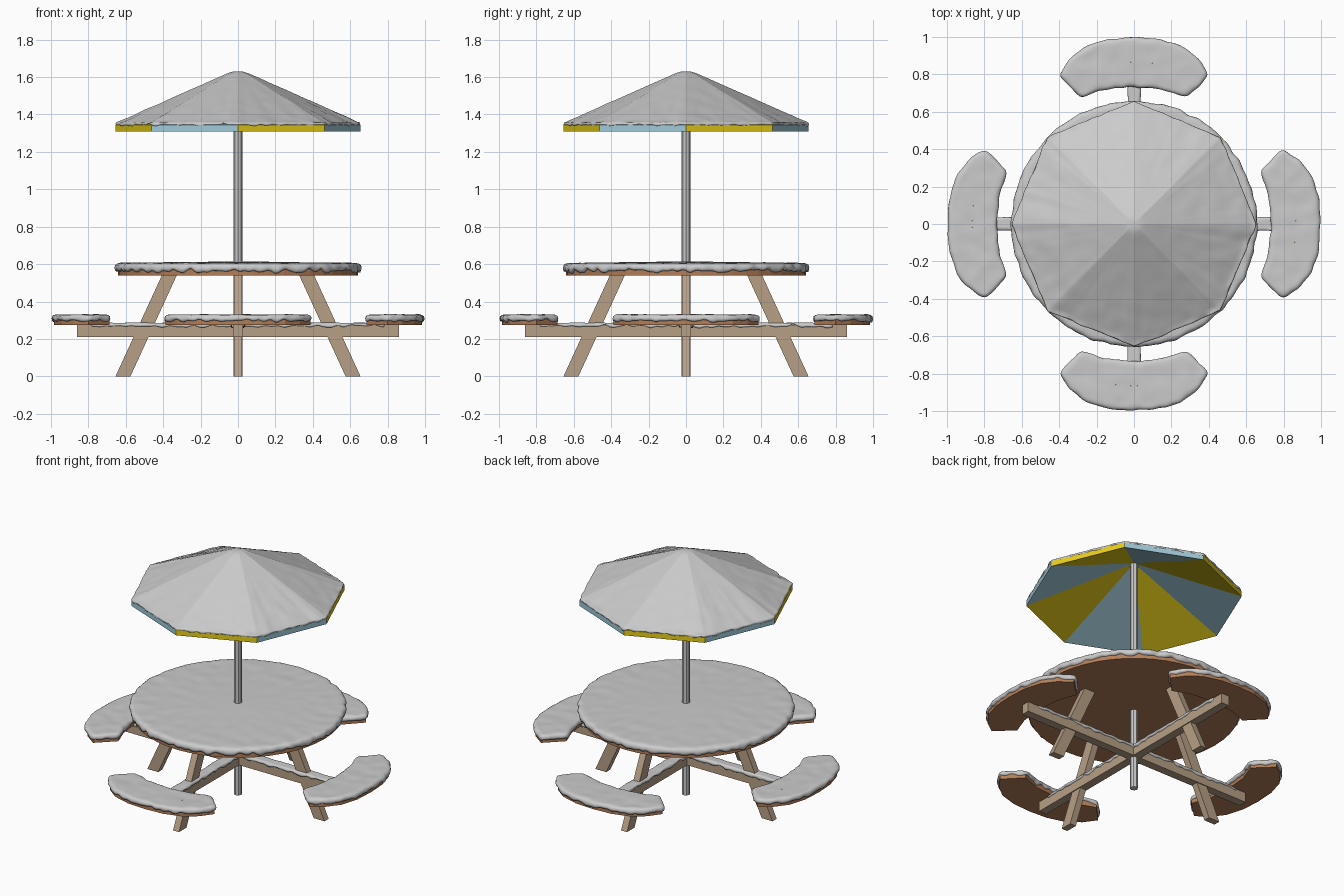
import bpy, bmesh, math
from mathutils import Matrix, Vector, noise

if "Cube" in bpy.data.objects:
    bpy.data.objects.remove(bpy.data.objects["Cube"])


def material(name, color):
    m = bpy.data.materials.new(name)
    m.diffuse_color = (*color, 1)
    m.use_nodes = True
    m.node_tree.nodes["Principled BSDF"].inputs["Base Color"].default_value = m.diffuse_color
    return m


TOP_WOOD = material("warm_wood", (0.45, 0.21, 0.10))
LEG_WOOD = material("pale_wood", (0.47, 0.35, 0.24))
YELLOW = material("yellow_fabric", (0.80, 0.62, 0.01))
BLUE = material("blue_fabric", (0.36, 0.60, 0.70))


def finish(bm, name, mats=(), smooth=False):
    me = bpy.data.meshes.new(name)
    for f in bm.faces:
        f.smooth = smooth
    bm.to_mesh(me)
    bm.free()
    for m in mats:
        me.materials.append(m)
    ob = bpy.data.objects.new(name, me)
    bpy.context.collection.objects.link(ob)
    return ob


def prism(name, pts, lo, hi, mat=None, matrix=Matrix()):
    """Extrude a flat outline along local z, then place it."""
    bm = bmesh.new()
    a = [bm.verts.new((x, y, lo)) for x, y in pts]
    b = [bm.verts.new((x, y, hi)) for x, y in pts]
    bm.faces.new(a)
    bm.faces.new(b)
    for i in range(len(pts)):
        j = (i + 1) % len(pts)
        bm.faces.new((a[i], a[j], b[j], b[i]))
    bmesh.ops.recalc_face_normals(bm, faces=bm.faces)
    bm.transform(matrix)
    return finish(bm, name, [mat] if mat else [])


def ngon(r, n):
    return [(r * math.cos(math.tau * i / n), r * math.sin(math.tau * i / n)) for i in range(n)]


def resample(pts, step=0.012, smooth=0):
    """Dense counter-clockwise outline with optionally softened corners."""
    out = []
    for p, q in zip(pts, pts[1:] + pts[:1]):
        p, q = Vector(p), Vector(q)
        n = max(1, round((q - p).length / step))
        out += [p.lerp(q, i / n) for i in range(n)]
    for _ in range(smooth):
        out = [(out[i - 1] + 2 * out[i] + out[(i + 1) % len(out)]) / 4 for i in range(len(out))]
    area = sum(out[i - 1].cross(out[i]) for i in range(len(out)))
    return out if area > 0 else out[::-1]


def snow(name, outline, spine, lo, hi, out=0.012, drip=0.012, wobble=0.006,
         rise=0.0, rings=6, bump=0.004, matrix=Matrix(), seed=0.0):
    """Lumpy blanket: drooping rounded rim, then rings shrinking to a spine."""
    profile = [(-0.008, 0), (out * .8, .06), (out, .4), (out * .75, .75), (0, .93)]
    bm = bmesh.new()
    loops = [[] for _ in range(len(profile) + rings + 1)]
    for p in outline:
        c = Vector(spine(p))
        d = (p - c).length
        u = (p - c) / d
        wob = wobble * noise.noise((p.x * 16, p.y * 16, seed))
        dr = drip * noise.noise((p.x * 22, p.y * 22, seed + 5))
        for i, (o, f) in enumerate(profile):
            q = c + u * (d + o + wob)
            loops[i].append(bm.verts.new((q.x, q.y, lo + (hi - lo) * f + dr * (1 - f))))
        for i in range(rings + 1):
            k = 1 - i / rings
            q = c + u * (d - out * .8 + wob * k) * k
            z = hi + min(rise * (1 - k), rise * .945)
            z += bump * noise.noise((q.x * 13, q.y * 13, seed + 9)) * (k if rise else 1)
            loops[len(profile) + i].append(bm.verts.new((q.x, q.y, z)))
    n = len(outline)
    for a, b in zip(loops, loops[1:]):
        for i in range(n):
            j = (i + 1) % n
            bm.faces.new((a[i], a[j], b[j], b[i]))
    bmesh.ops.remove_doubles(bm, verts=loops[-1], dist=0.004)
    bm.transform(matrix)
    return finish(bm, name, smooth=True)


def clamp(v, m):
    return max(-m, min(m, v))


def origin(p):
    return (0, 0)


# Pole
prism("pole", ngon(0.024, 8), 0, 1.59)

# Parasol canopy with alternating panels
bm = bmesh.new()
low = [bm.verts.new((x, y, 1.31)) for x, y in ngon(0.655, 8)]
high = [bm.verts.new((x, y, 1.345)) for x, y in ngon(0.655, 8)]
under = bm.verts.new((0, 0, 1.575))
over = bm.verts.new((0, 0, 1.61))
for i in range(8):
    j = (i + 1) % 8
    for vs in ((low[i], low[j], high[j], high[i]), (low[j], low[i], under),
               (high[i], high[j], over)):
        bm.faces.new(vs).material_index = i % 2
finish(bm, "parasol_canopy", [YELLOW, BLUE])
snow("parasol_snow", resample(ngon(0.65, 8)), origin, 1.342, 1.36, out=0.006,
     drip=0.012, wobble=0.008, rise=0.285, rings=24, bump=0.005)

# Table top
prism("table_top", ngon(0.642, 48), 0.54, 0.585, TOP_WOOD)
snow("table_snow", resample(ngon(0.642, 96)), origin, 0.562, 0.605, out=0.014,
     drip=0.02, wobble=0.01, rise=0.01, rings=24, seed=20)

# Crossed beams and their snow
beam = [(-0.86, -0.028), (0.86, -0.028), (0.86, 0.028), (-0.86, 0.028)]
strip = [(clamp(x, 0.78), y) for x, y in beam]
for i, name in enumerate(("side_beam", "front_back_beam")):
    turn = Matrix.Rotation(i * math.pi / 2, 4, 'Z')
    prism(name, beam, 0.21, 0.275, LEG_WOOD, turn)
    snow(name + "_snow", resample(strip, smooth=2), lambda p: (clamp(p.x, 0.75), 0),
         0.266, 0.286, out=0.008, drip=0.014, wobble=0.005, rings=3, bump=0.003,
         matrix=turn, seed=30 + i)

# Splayed legs and curved seats, one set per side
leg = [(0.575, 0), (0.655, 0), (0.405, 0.545), (0.325, 0.545)]
half = [(0.13, -0.977), (0.25, -0.942), (0.33, -0.88), (0.388, -0.80),
        (0.28, -0.688), (0.16, -0.732)]
seat = [(0, -0.985)] + half + [(0, -0.747)] + [(-x, y) for x, y in half[::-1]]


def seat_spine(p):
    a = clamp(math.atan2(p.x, -p.y), 0.28)
    return (0.865 * math.sin(a), -0.865 * math.cos(a))


for i, side in enumerate(("front", "right", "back", "left")):
    turn = Matrix.Rotation(i * math.pi / 2, 4, 'Z')
    prism(side + "_leg", leg, -0.022, 0.022, LEG_WOOD,
          Matrix.Rotation((i - 1) * math.pi / 2, 4, 'Z') @ Matrix.Rotation(math.pi / 2, 4, 'X'))
    prism(side + "_seat", seat, 0.275, 0.312, TOP_WOOD, turn)
    snow(side + "_seat_snow", resample(seat, smooth=4), seat_spine, 0.296, 0.33,
         out=0.013, drip=0.016, wobble=0.007, matrix=turn, seed=40 + i * 7)
